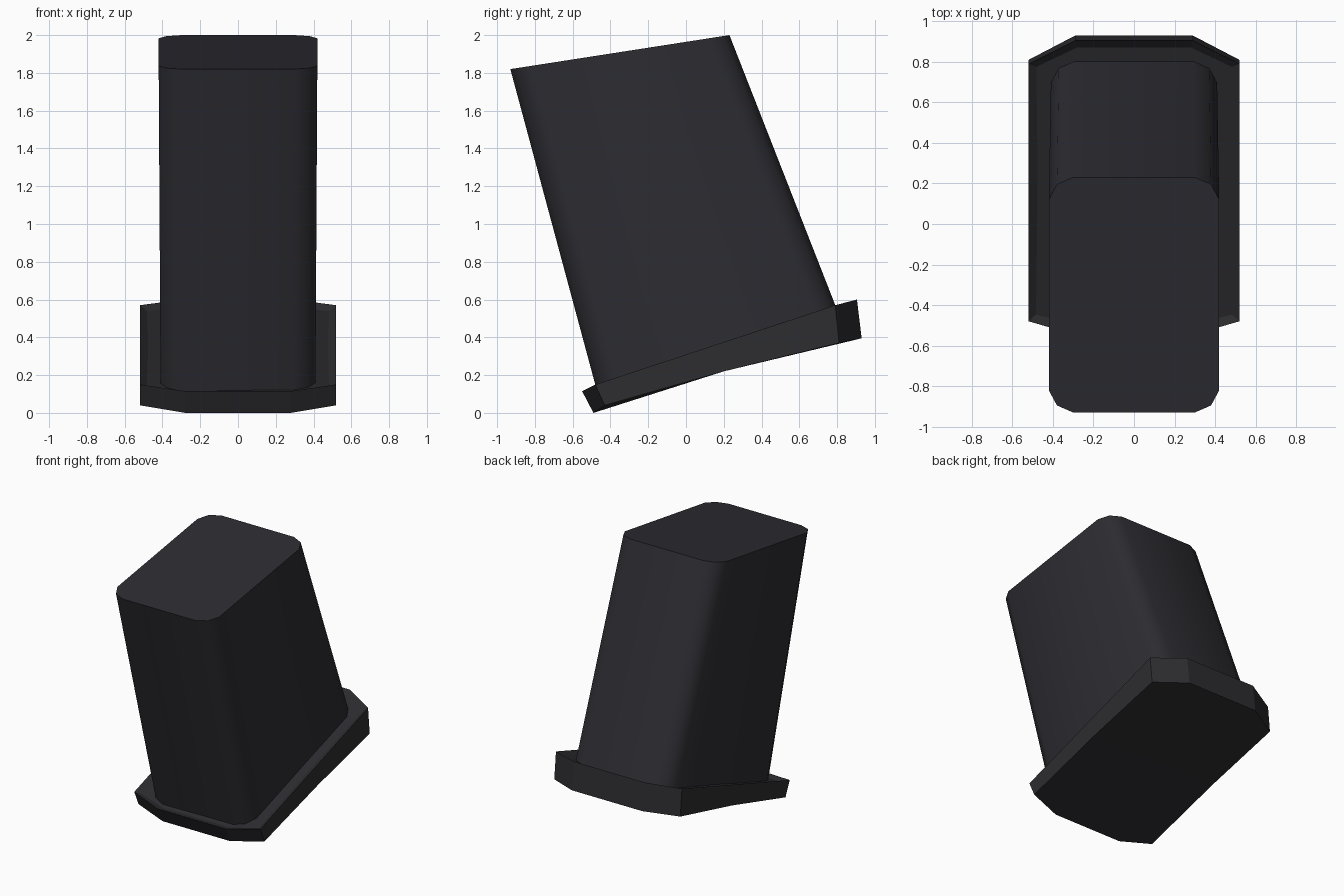
import bpy, bmesh
from mathutils import Vector

if "Cube" in bpy.data.objects:
    bpy.data.objects.remove(bpy.data.objects["Cube"])


def material(name, rgb):
    m = bpy.data.materials.new(name)
    m.diffuse_color = (*rgb, 1)
    m.use_nodes = True
    m.node_tree.nodes["Principled BSDF"].inputs["Base Color"].default_value = m.diffuse_color
    return m


def add_object(name, bm, mat):
    bmesh.ops.recalc_face_normals(bm, faces=bm.faces[:])
    mesh = bpy.data.meshes.new(name)
    bm.to_mesh(mesh)
    bm.free()
    ob = bpy.data.objects.new(name, mesh)
    bpy.context.collection.objects.link(ob)
    mesh.materials.append(mat)
    return ob


def mirror_ring(half):
    """Close a right-hand half outline by mirroring it across x."""
    return half + [(-x, y, z) for x, y, z in reversed(half)]


def bridge(bm, a, b):
    n = len(a)
    for i in range(n):
        j = (i + 1) % n
        bm.faces.new((a[i], a[j], b[j], b[i]))


dark_body = material("dark_body", (0.026, 0.025, 0.031))
dark_plate = material("dark_plate", (0.026, 0.026, 0.030))

# Leaning body: rounded rectangle lofted between two slanted ends
corner = [(0.30, 0.0), (0.38, 0.035), (0.42, 0.11)]


def body_ring(front, back, width):
    f, b = Vector(front), Vector(back)
    d = (b - f).normalized()
    s = width / 0.42
    half = [(x * s, *(f + d * t)) for x, t in corner]
    half += [(x * s, *(b - d * t)) for x, t in reversed(corner)]
    return mirror_ring(half)


bm = bmesh.new()
low = [bm.verts.new(p) for p in body_ring((-0.467, 0.10), (0.81, 0.52), 0.41)]
top = [bm.verts.new(p) for p in body_ring((-0.93, 1.82), (0.23, 2.0), 0.42)]
bridge(bm, low, top)
bm.faces.new(low)
bm.faces.new(top)
body = add_object("body", bm, dark_body)
bpy.context.view_layer.objects.active = body
body.select_set(True)
bpy.ops.object.shade_smooth_by_angle(angle=0.9)

# Base plate: chamfered outline, bent underside, shallow recess round the body
upper = mirror_ring([(0.28, -0.55, 0.115), (0.52, -0.48, 0.15), (0.52, 0.2, 0.375),
                     (0.52, 0.79, 0.57), (0.29, 0.905, 0.60)])
under = mirror_ring([(0.28, -0.49, 0.0), (0.52, -0.43, 0.04), (0.52, 0.2, 0.22),
                     (0.52, 0.81, 0.37), (0.29, 0.93, 0.395)])
bm = bmesh.new()
lo = [bm.verts.new(p) for p in under]
up = [bm.verts.new(p) for p in upper]
bridge(bm, lo, up)
bm.faces.new((lo[0], lo[1], lo[2], lo[7], lo[8], lo[9]))
bm.faces.new(lo[2:8])
lid = bm.faces.new(up)
bmesh.ops.recalc_face_normals(bm, faces=bm.faces[:])
bmesh.ops.inset_region(bm, faces=[lid], thickness=0.045, depth=-0.025)
add_object("base_plate", bm, dark_plate)
